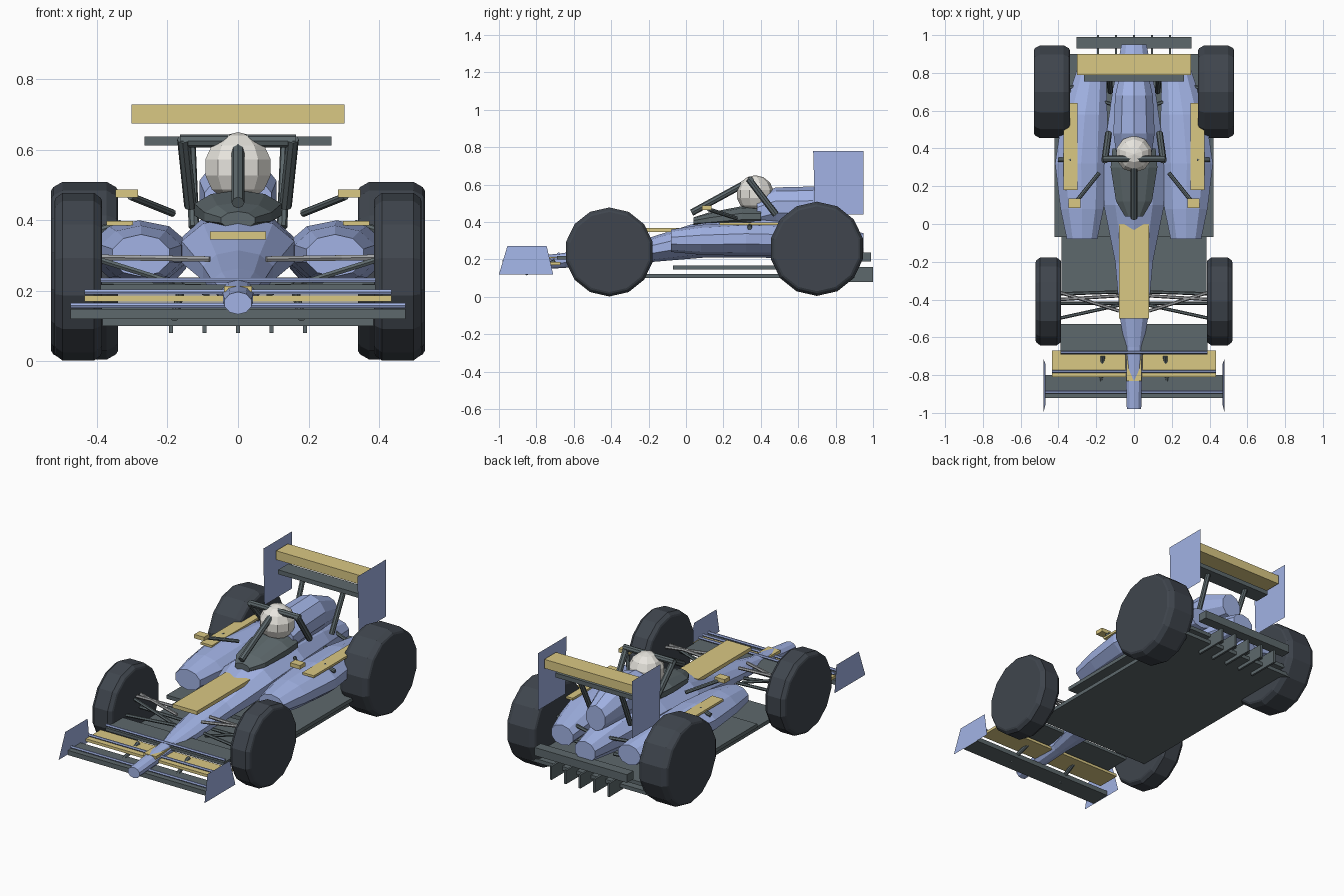
import bpy, bmesh
from math import sin, cos, pi
from mathutils import Vector

if "Cube" in bpy.data.objects:
    bpy.data.objects.remove(bpy.data.objects["Cube"])


def mat(name, r, g, b):
    m = bpy.data.materials.new(name)
    m.diffuse_color = (r, g, b, 1)
    m.use_nodes = True
    m.node_tree.nodes["Principled BSDF"].inputs["Base Color"].default_value = m.diffuse_color
    return m


BLUE = mat("blue_paint", .36, .45, .78)
DARK = mat("dark_carbon", .11, .14, .15)
BLACK = mat("tyre_rubber", .05, .06, .075)
YELLOW = mat("yellow_paint", .70, .58, .23)
WHITE = mat("helmet_white", .80, .78, .73)
GREY = mat("grey_metal", .35, .36, .37)


def finish(name, bm, m):
    bmesh.ops.recalc_face_normals(bm, faces=bm.faces)
    me = bpy.data.meshes.new(name)
    bm.to_mesh(me)
    bm.free()
    me.materials.append(m)
    ob = bpy.data.objects.new(name, me)
    bpy.context.collection.objects.link(ob)
    return ob


def skin(name, rings, m):
    bm = bmesh.new()
    vs = [[bm.verts.new(p) for p in ring] for ring in rings]
    n = len(vs[0])
    for a, b in zip(vs, vs[1:]):
        for i in range(n):
            bm.faces.new((a[i], a[(i + 1) % n], b[(i + 1) % n], b[i]))
    bm.faces.new(vs[0])
    bm.faces.new(vs[-1])
    return finish(name, bm, m)


def loft(name, sections, m, n=10):
    """Ellipse sections (y, centre x, centre z, half width, half height)."""
    rings = [[(cx + rx * cos(2 * pi * (i + .5) / n), y, cz + rz * sin(2 * pi * (i + .5) / n))
              for i in range(n)] for y, cx, cz, rx, rz in sections]
    return skin(name, rings, m)


def box(name, x, y, z, m):
    """Box from (min, max) ranges."""
    rings = [[(x[0], yy, z[0]), (x[1], yy, z[0]), (x[1], yy, z[1]), (x[0], yy, z[1])] for yy in y]
    return skin(name, rings, m)


def rod(name, a, b, r, m, n=8):
    a, b = Vector(a), Vector(b)
    q = (b - a).to_track_quat('Z', 'Y')
    rings = [[p + q @ Vector((r * cos(2 * pi * i / n), r * sin(2 * pi * i / n), 0))
              for i in range(n)] for p in (a, b)]
    return skin(name, rings, m)


def plate(name, pts, m):
    bm = bmesh.new()
    bm.faces.new([bm.verts.new(p) for p in pts])
    return finish(name, bm, m)


def wheel(name, x, y, z, r, w):
    n = 14
    prof = [(-.5, .9), (-.47, .94), (-.33, 1), (.33, 1), (.47, .94), (.5, .9)]
    rings = [[(x + w * o, y + r * k * cos(2 * pi * (i + .5) / n), z + r * k * sin(2 * pi * (i + .5) / n))
              for i in range(n)] for o, k in prof]
    skin(name, rings, BLACK)


# Main tub from nose to tail, and engine cover
loft("tub", [(-.98, 0, .165, .04, .032), (-.65, 0, .195, .05, .04), (-.5, 0, .215, .078, .048),
             (-.2, 0, .25, .105, .065), (.1, 0, .31, .168, .10), (.4, 0, .32, .165, .11),
             (.7, 0, .30, .12, .10), (.95, 0, .28, .07, .06)], BLUE)
loft("engine_cover", [(.38, 0, .45, .10, .09), (.48, 0, .48, .115, .105), (.68, 0, .48, .105, .11),
                      (.85, 0, .44, .065, .075)], BLUE)
loft("cockpit_surround", [(.04, 0, .40, .05, .025), (.12, 0, .41, .10, .04), (.30, 0, .43, .13, .055),
                          (.40, 0, .43, .12, .05)], DARK)

# Driver helmet
bm = bmesh.new()
bmesh.ops.create_uvsphere(bm, u_segments=10, v_segments=7, radius=.1)
bmesh.ops.translate(bm, verts=bm.verts, vec=(0, .37, .55))
finish("helmet", bm, WHITE)

# Halo centre and cross bar
rod("halo_strut", (0, .03, .45), (0, .35, .625), .018, DARK)
rod("halo_bar", (-.165, .345, .625), (.165, .345, .625), .018, DARK)

# Floor, upper floor and rear diffuser
box("floor", (-.385, .385), (-.37, .90), (.10, .122), DARK)
box("upper_floor", (-.42, .42), (-.07, .90), (.145, .167), DARK)
box("diffuser_beam", (-.305, .305), (.93, .99), (.19, .238), DARK)
for i in range(-2, 3):
    box("diffuser_fin", (i * .095 - .006, i * .095 + .006), (.80, 1.0), (.08, .16), DARK)

# Front wing stack with leading rods
for name, hx, y0, y1, z0, z1, m, ry, rz in [
        ("front_wing_lower", .475, -.92, -.80, .12, .148, DARK, -.89, .158),
        ("front_wing_middle", .435, -.81, -.67, .17, .186, YELLOW, -.78, .197),
        ("front_wing_upper", .39, -.69, -.53, .20, .218, DARK, -.68, .230)]:
    box(name, (-hx, hx), (y0, y1), (z0, z1), m)
    rod(name + "_rod", (-hx, ry, rz), (hx, ry, rz), .008, BLUE, 6)

# Nose panels and rear wing planes
box("nose_badge_panel", (-.04, .04), (-.83, -.69), (.197, .214), YELLOW)
box("nose_panel", (-.08, .08), (-.50, 0), (.346, .368), YELLOW)
box("rear_wing_upper", (-.302, .302), (.79, .90), (.675, .728), YELLOW)
box("rear_wing_lower", (-.265, .265), (.755, .85), (.612, .638), DARK)

# Parts repeated on both sides
for s, side in ((-1, "left"), (1, "right")):
    wheel("rear_wheel_" + side, s * .435, .70, .257, .252, .19)
    wheel("front_wheel_" + side, s * .453, -.41, .24, .238, .135)
    loft("sidepod_" + side, [(-.08, s * .275, .30, .085, .06), (.08, s * .275, .305, .12, .08),
                             (.32, s * .28, .31, .145, .09), (.58, s * .26, .305, .125, .085),
                             (.85, s * .22, .28, .075, .06)], BLUE)
    xs = sorted((s * .298, s * .373))
    box("sidepod_panel_" + side, xs, (.18, .64), (.385, .398), YELLOW)
    rod("sidepod_vent_" + side, (s * .33, .34, .39), (s * .40, .34, .37), .012, DARK)
    # Mirror on its arm
    box("mirror_" + side, sorted((s * .283, s * .348)), (.085, .135), (.465, .488), YELLOW)
    rod("mirror_arm_" + side, (s * .185, .27, .42), (s * .305, .12, .468), .011, DARK)
    # Halo legs and rear wing pylons
    rod("halo_leg_" + side, (s * .155, .335, .63), (s * .135, .48, .44), .018, DARK)
    rod("wing_pylon_" + side, (s * .125, .70, .38), (s * .135, .81, .62), .015, DARK)
    # Wing end plates
    plate("rear_end_plate_" + side, [(s * .31, .68, .78), (s * .31, .95, .78),
                                     (s * .31, .95, .44), (s * .31, .69, .44)], BLUE)
    plate("front_end_plate_" + side, [(s * .48, -1, .12), (s * .468, -.955, .272),
                                      (s * .468, -.745, .272), (s * .48, -.71, .12)], BLUE)
    rod("front_wing_pylon_" + side, (s * .165, -.70, .19), (s * .18, -.86, .125), .012, DARK)
    # Suspension wishbones, front and rear
    for y0, y1, z0, z1, m in [(-.46, -.36, .32, .295, GREY), (-.38, -.40, .32, .295, GREY),
                              (-.36, -.37, .24, .22, DARK), (-.43, -.50, .24, .22, DARK),
                              (-.42, -.42, .22, .29, DARK)]:
        rod("front_wishbone_" + side, (s * .08, y0, z0 - .03), (s * .40, y1, z1), .009, m, 6)
    for y0, z0 in [(.62, .33), (.82, .33), (.78, .22)]:
        rod("rear_wishbone_" + side, (s * .07, y0, z0), (s * .37, .71, z0 - .02), .010, DARK, 6)
